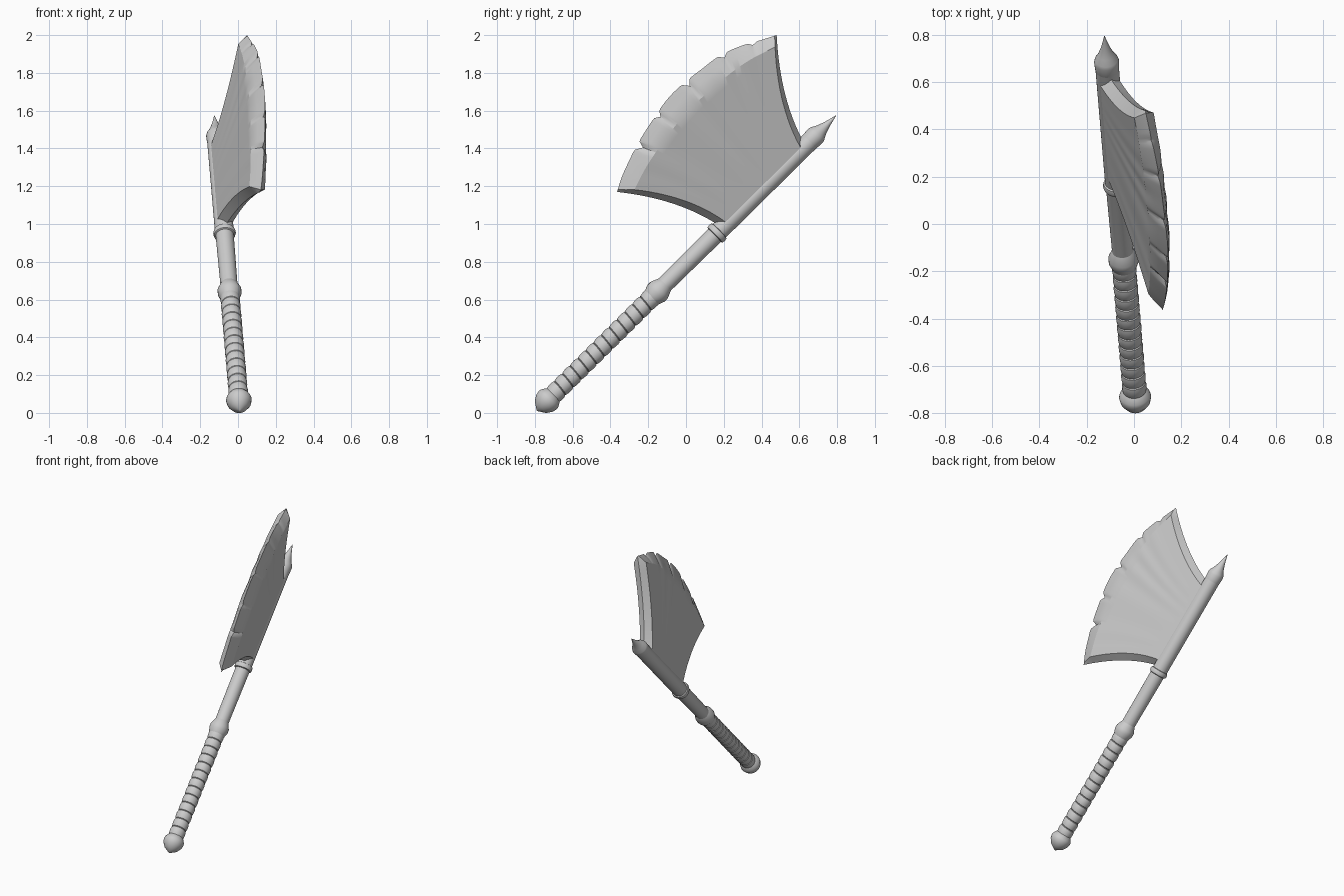
import bpy, bmesh, math
from mathutils import Vector as V

if "Cube" in bpy.data.objects:
    bpy.data.objects.remove(bpy.data.objects["Cube"])

# Shared frame: u runs up the shaft, v points out along the blade, n is the blade normal
P0 = V((0.008, -0.77, 0.03))
u = (V((-0.125, 0.795, 1.575)) - P0).normalized()
v = V((0.33, -0.69, 0.69))
v = (v - u * v.dot(u)).normalized()
n = u.cross(v)


def finish(name, bm, angle):
    bmesh.ops.remove_doubles(bm, verts=bm.verts, dist=1e-5)
    bmesh.ops.recalc_face_normals(bm, faces=bm.faces)
    me = bpy.data.meshes.new(name)
    bm.to_mesh(me)
    bm.free()
    ob = bpy.data.objects.new(name, me)
    bpy.context.collection.objects.link(ob)
    bpy.ops.object.select_all(action='DESELECT')
    ob.select_set(True)
    bpy.context.view_layer.objects.active = ob
    bpy.ops.object.shade_smooth_by_angle(angle=math.radians(angle))


def lathe(name, profile, slant=0.0, segs=32, angle=35):
    """Revolve (distance along shaft, radius) pairs around the shaft axis."""
    bm = bmesh.new()
    rings = []
    for s, r in profile:
        ring = []
        for k in range(segs):
            a = 2 * math.pi * k / segs
            ring.append(bm.verts.new(P0 + u * (s + slant * math.cos(a))
                                     + (v * math.cos(a) + n * math.sin(a)) * r))
        rings.append(ring)
    for a, b in zip(rings, rings[1:]):
        for k in range(segs):
            m = (k + 1) % segs
            bm.faces.new((a[k], a[m], b[m], b[k]))
    bm.faces.new(rings[0][::-1])
    bm.faces.new(rings[-1])
    finish(name, bm, angle)


# Handle parts
lathe("pommel", [(-0.027, 0.002), (0, 0.043), (0.03, 0.063), (0.055, 0.068),
                 (0.068, 0.065), (0.09, 0.052), (0.1, 0.04)])
wraps, g0, g1 = 13, 0.085, 0.84
step = (g1 - g0) / wraps
grip = []
for i in range(wraps):
    s = g0 + i * step
    grip += [(s, 0.044), (s + 0.06 * step, 0.048), (s + 0.3 * step, 0.051),
             (s + 0.7 * step, 0.052), (s + 0.94 * step, 0.049)]
lathe("grip_wrap", grip + [(g1, 0.044)], slant=0.005)
lathe("grip_collar", [(0.815, 0.045), (0.83, 0.052), (0.86, 0.063), (0.885, 0.063),
                      (0.925, 0.046), (0.935, 0.04)])
lathe("shaft", [(0.9, 0.045), (1.3, 0.048), (1.34, 0.05), (2.03, 0.05)])
lathe("shaft_ring", [(1.295, 0.045), (1.3, 0.056), (1.315, 0.06), (1.33, 0.056), (1.335, 0.045)])
lathe("spike", [(1.99, 0.048), (2.01, 0.051), (2.05, 0.053), (2.065, 0.049), (2.09, 0.035),
                (2.13, 0.02), (2.17, 0.009), (2.203, 0.001)])


# Blade: points are given in side view (y, z) and projected on the tilted blade plane
def on_plane(p, h):
    y, z = p
    x = P0.x - (n.y * (y - P0.y) + n.z * (z - P0.z)) / n.x
    return V((x, y, z)) + n * h


def smooth_path(points, count):
    """Catmull-Rom curve through points, resampled evenly to count + 1 points."""
    p = [V(q) for q in points]
    p = [2 * p[0] - p[1]] + p + [2 * p[-1] - p[-2]]
    fine = []
    for a, b, c, d in zip(p, p[1:], p[2:], p[3:]):
        for k in range(30):
            t = k / 30
            fine.append(0.5 * (2 * b + (c - a) * t + (2 * a - 5 * b + 4 * c - d) * t * t
                               + (3 * b - a - 3 * c + d) * t ** 3))
    fine.append(p[-2])
    dist = [0]
    for a, b in zip(fine, fine[1:]):
        dist.append(dist[-1] + (b - a).length)
    out, k = [], 0
    for i in range(count + 1):
        d = dist[-1] * i / count
        while k < len(fine) - 2 and dist[k + 1] < d:
            k += 1
        out.append(fine[k].lerp(fine[k + 1], (d - dist[k]) / (dist[k + 1] - dist[k])))
    return out


N, M, T = 100, 14, 0.043
low_out, high_out = V((0.185, 0.985)), V((0.63, 1.42))
along = (high_out - low_out).normalized()
low_in, high_in = low_out + along * 0.035, high_out - along * 0.035
outer = smooth_path([(-0.365, 1.17), (-0.33, 1.275), (-0.25, 1.43), (-0.15, 1.595), (0, 1.757),
                     (0.1, 1.835), (0.2, 1.9), (0.3, 1.947), (0.4, 1.975), (0.48, 2.0)], N + 2)
inner = smooth_path([(-0.285, 1.19), (-0.2, 1.345), (-0.05, 1.55), (0.12, 1.72),
                     (0.3, 1.86), (0.46, 1.945)], N)
nicks = [(0.21, 0.035), (0.37, 0.025), (0.56, 0.03), (0.76, 0.022), (0.9, 0.014)]


def nick(t):
    return max(max(0, d * (1 - abs(t - f) / 0.022)) for f, d in nicks)


def side(a, b, t, bow):
    return a.lerp(b, t) + along * bow * 4 * t * (1 - t)


def blade_point(i, j):
    """Column i from -1 to N + 1 across the blade, row j from the shaft to the edge."""
    if i in (-1, N + 1):
        a, b, bow = (low_out, outer[0], 0.04) if i < 0 else (high_out, outer[-1], -0.04)
        return side(a, b, j / (M + 2), bow), 0
    f = i / N
    if j <= M:
        t = j / M
        ripple = 0.002 * t * math.sin(f * 37 + 2 * math.sin(f * 9)) * math.sin(math.pi * f)
        return side(low_in.lerp(high_in, f), inner[i], t, 0.04 * (1 - 2 * f)), T + ripple
    rim = outer[i + 1]
    inward = (inner[i] - rim).normalized()
    cut = nick(f)
    chip = 0.004 * math.sin(f * 23) * math.sin(math.pi * f)
    if j == M + 1:
        return inner[i].lerp(rim, 0.5), T * 0.56 - cut * 0.35
    return rim + inward * (cut + chip), 0


bm = bmesh.new()
for sign in (1, -1):
    grid = []
    for i in range(-1, N + 2):
        col = []
        for j in range(M + 3):
            p, h = blade_point(i, j)
            col.append(bm.verts.new(on_plane(p, sign * h)))
        grid.append(col)
    for a, b in zip(grid, grid[1:]):
        for j in range(M + 2):
            bm.faces.new((a[j], b[j], b[j + 1], a[j + 1]))
bmesh.ops.remove_doubles(bm, verts=bm.verts, dist=1e-5)
bmesh.ops.holes_fill(bm, edges=[e for e in bm.edges if e.is_boundary], sides=0)
finish("axe_blade", bm, 22)
